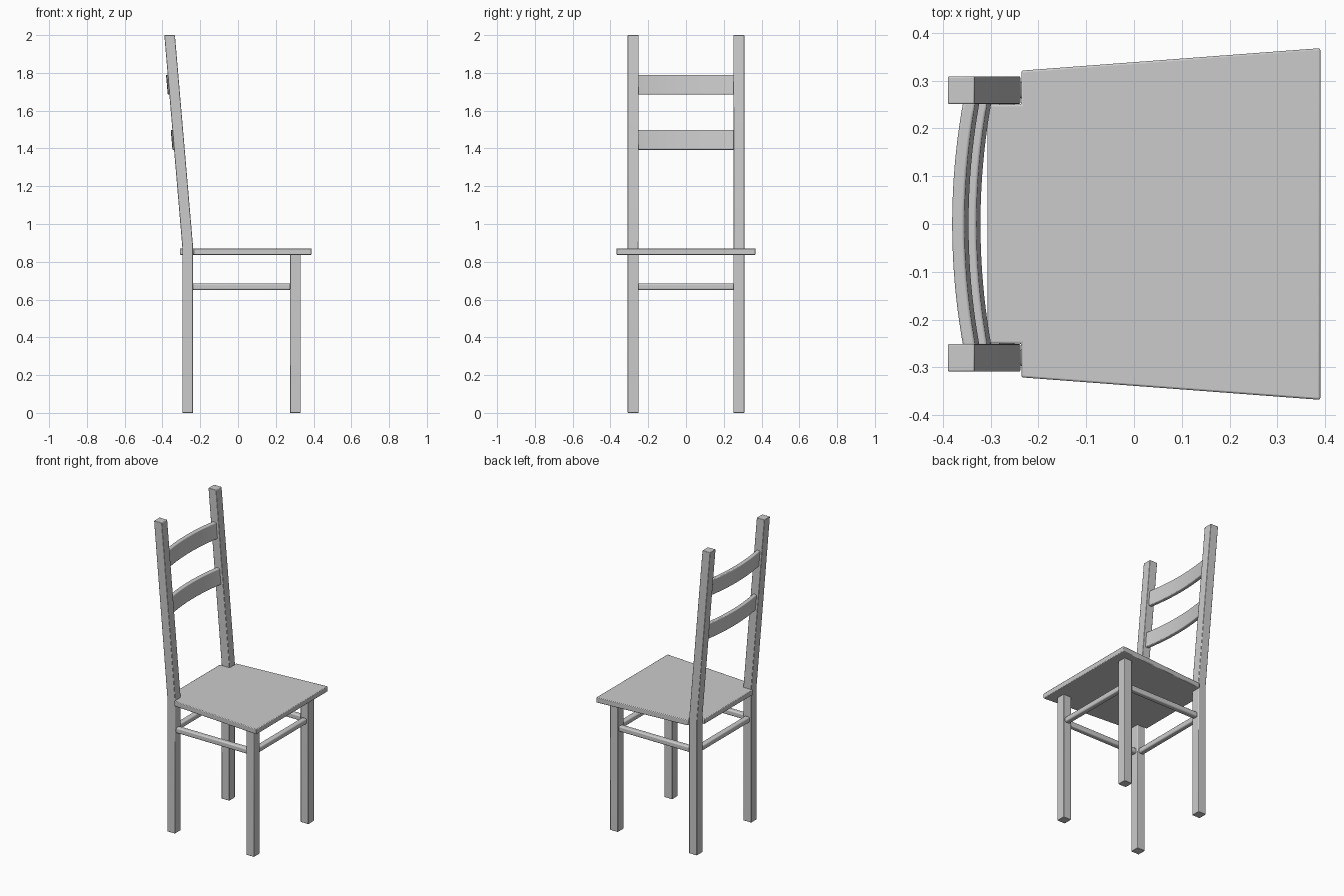
import bpy, bmesh, math
from mathutils import Vector

if "Cube" in bpy.data.objects:
    bpy.data.objects.remove(bpy.data.objects["Cube"])

LEAN = 0.097 / 1.12  # backward lean of the back posts per unit of height


def prism(name, outline, offset, bevel=0.003, segments=2):
    """Extrude a closed outline of 3D points along offset and soften its edges."""
    bm = bmesh.new()
    face = bm.faces.new([bm.verts.new(p) for p in outline])
    res = bmesh.ops.extrude_face_region(bm, geom=[face])
    verts = [v for v in res["geom"] if isinstance(v, bmesh.types.BMVert)]
    bmesh.ops.translate(bm, vec=Vector(offset), verts=verts)
    bmesh.ops.recalc_face_normals(bm, faces=bm.faces)
    mesh = bpy.data.meshes.new(name)
    bm.to_mesh(mesh)
    bm.free()
    ob = bpy.data.objects.new(name, mesh)
    bpy.context.collection.objects.link(ob)
    mod = ob.modifiers.new("Bevel", "BEVEL")
    mod.width, mod.segments = bevel, segments
    mod.limit_method, mod.angle_limit = "ANGLE", math.radians(20)
    bpy.context.view_layer.objects.active = ob
    ob.select_set(True)
    bpy.ops.object.shade_smooth_by_angle(angle=math.radians(35))
    ob.select_set(False)
    return ob


def box(name, lo, hi, **kw):
    (x0, y0, z0), (x1, y1, z1) = lo, hi
    outline = [(x0, y0, z0), (x1, y0, z0), (x1, y1, z0), (x0, y1, z0)]
    return prism(name, outline, (0, 0, z1 - z0), **kw)


# Seat: widens to the front, notched around the back posts
half = [(0.39, 0.368), (-0.236, 0.321), (-0.236, 0.25), (-0.307, 0.25)]
outline = half + [(x, -y) for x, y in reversed(half)]
prism("seat", [(x, y, 0.837) for x, y in outline], (0, 0, 0.034), bevel=0.004)

# Legs and side stretchers, both sides
post = [(-0.295, 0), (-0.238, 0), (-0.238, 0.88), (-0.334, 2),
        (-0.39, 2), (-0.295, 0.88)]
for side, s in (("left", -1), ("right", 1)):
    y0 = 0.251 if s > 0 else -0.309
    prism(f"back_post_{side}", [(x, y0, z) for x, z in post], (0, 0.058, 0))
    box(f"front_leg_{side}", (0.275, y0, 0), (0.332, y0 + 0.058, 0.838))
    yc = 0.28 * s
    box(f"side_stretcher_{side}", (-0.242, yc - 0.0175, 0.651),
        (0.279, yc + 0.0175, 0.686), bevel=0.008, segments=3)

# Front and back stretchers
for name, xc in (("front_stretcher", 0.3035), ("back_stretcher", -0.2665)):
    box(name, (xc - 0.0175, -0.255, 0.651), (xc + 0.0175, 0.255, 0.686),
        bevel=0.008, segments=3)

# Curved back slats, bowed backwards and leaning with the posts
N = 20
ys = [-0.255 + 0.51 * i / N for i in range(N + 1)]
for name, z0, z1, xb in (("upper_slat", 1.685, 1.79, -0.381),
                         ("lower_slat", 1.393, 1.497, -0.356)):
    bow = [(xb + 0.022 * (y / 0.25) ** 2, y) for y in ys]
    outline = bow + [(x + 0.026, y) for x, y in reversed(bow)]
    h = z1 - z0
    prism(name, [(x + LEAN * h, y, z0) for x, y in outline],
          (-LEAN * h, 0, h), bevel=0.005, segments=3)
